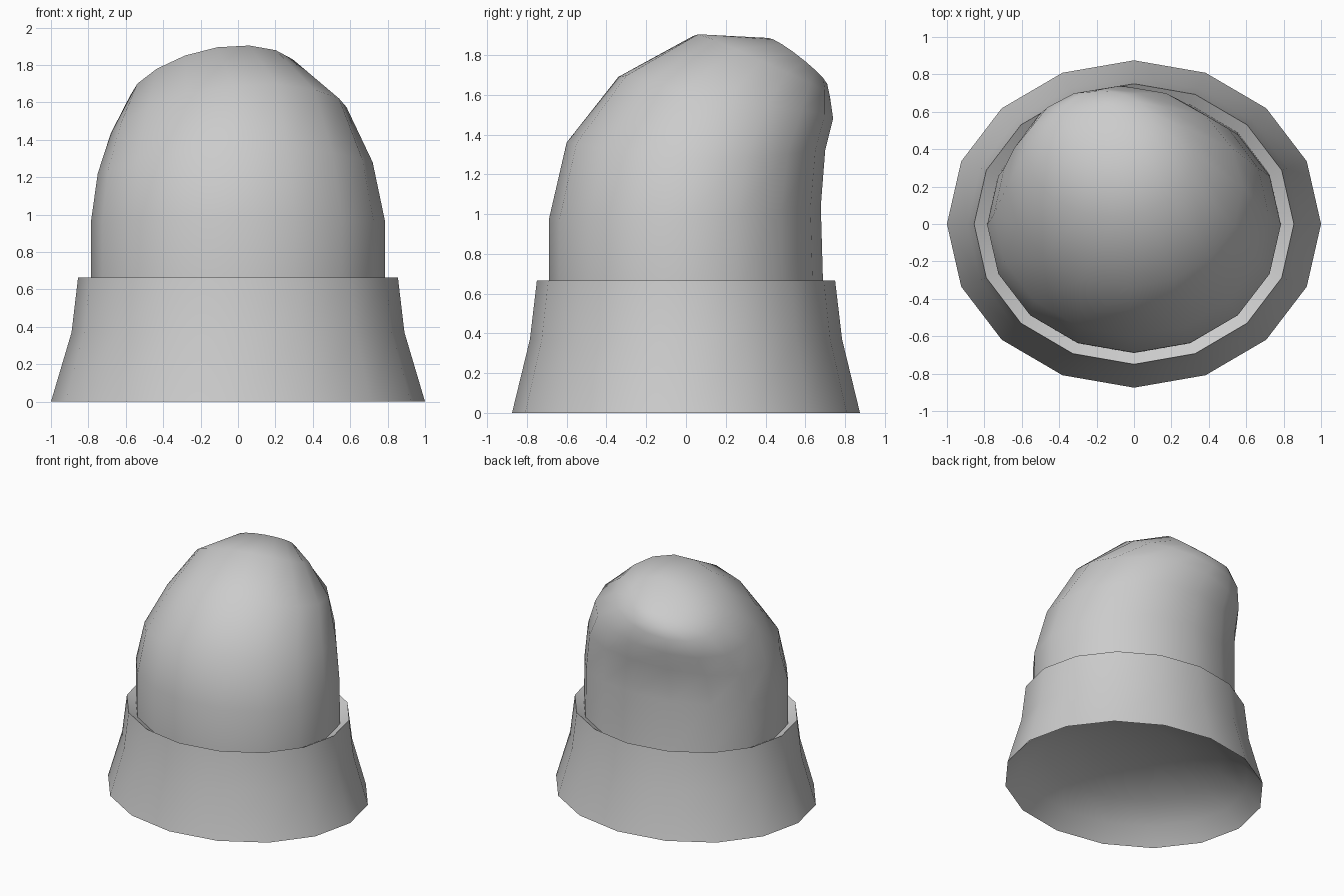
import bpy, bmesh, math
from mathutils import Vector

if "Cube" in bpy.data.objects:
    bpy.data.objects.remove(bpy.data.objects["Cube"])

N = 16


def ring(c, u, v, sag=0.0):
    """Elliptical ring from a centre and two half axes; sag lowers the sides."""
    c, u, v = Vector(c), Vector(u), Vector(v)
    pts = []
    for i in range(N):
        a = 2 * math.pi * i / N
        p = c + u * math.cos(a) + v * math.sin(a)
        p.z -= sag * math.cos(a) ** 2
        pts.append(p)
    return pts


def flat(rx, z, ry=None):
    return ring((0, 0, z), (rx, 0, 0), (0, ry or rx * 0.875, 0))


def loft(name, rings, tip=None):
    bm = bmesh.new()
    loops = [[bm.verts.new(p) for p in r] for r in rings]
    for a, b in zip(loops, loops[1:]):
        for i in range(N):
            j = (i + 1) % N
            bm.faces.new((a[i], a[j], b[j], b[i]))
    if tip:
        t = bm.verts.new(tip)
        for i in range(N):
            bm.faces.new((loops[-1][i], loops[-1][(i + 1) % N], t))
    bmesh.ops.recalc_face_normals(bm, faces=bm.faces)
    me = bpy.data.meshes.new(name)
    bm.to_mesh(me)
    bm.free()
    ob = bpy.data.objects.new(name, me)
    bpy.context.collection.objects.link(ob)
    bpy.ops.object.select_all(action='DESELECT')
    ob.select_set(True)
    bpy.context.view_layer.objects.active = ob
    bpy.ops.object.shade_smooth_by_angle(angle=math.radians(42))
    return ob


# flared collar, sunken rim and bent skewed dome as one skin
loft("bent_dome_with_collar", [
    flat(1.0, 0),
    flat(0.89, 0.37, 0.785),
    flat(0.855, 0.665, 0.75),
    flat(0.785, 0.625, 0.69),
    ring((0, -0.005, 1.01), (0.785, 0, 0), (0, 0.683, 0.03), 0.04),
    ring((-0.015, 0.05, 1.34), (0.735, 0, 0.03), (0, 0.65, -0.02), 0.09),
    ring((-0.05, 0.20, 1.585), (0.63, 0, 0.07), (-0.02, 0.54, -0.105), 0.08),
    ring((-0.13, 0.38, 1.74), (0.45, 0, 0.07), (-0.02, 0.345, -0.155), 0.04),
    ring((-0.14, 0.56, 1.765), (0.24, -0.02, 0.05), (0, 0.15, -0.11)),
], tip=(-0.13, 0.64, 1.72))

# hollow underside: a shallow inner vault
loft("inner_vault", [
    flat(1.0, 0),
    flat(0.88, 0.12),
    flat(0.68, 0.23),
    flat(0.35, 0.31),
], tip=(0, 0, 0.33))
